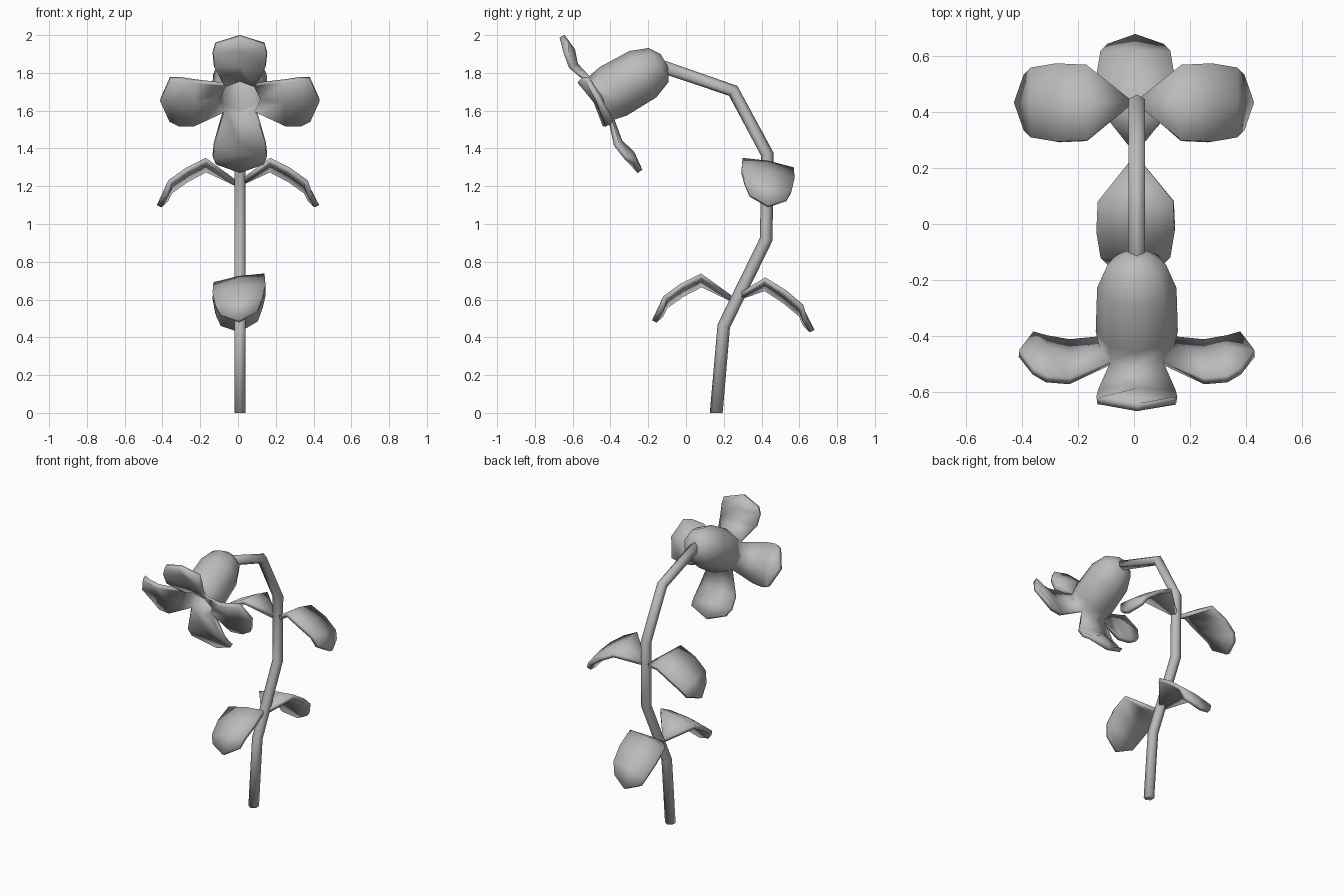
import bpy
import bmesh
from math import radians, sin, cos, tau
from mathutils import Vector, Matrix

cube = bpy.data.objects.get("Cube")
if cube:
    bpy.data.objects.remove(cube, do_unlink=True)

grey = bpy.data.materials.new("plain grey")
grey.use_nodes = True
GREY = (0.5, 0.5, 0.5, 1)
grey.diffuse_color = GREY
grey.node_tree.nodes["Principled BSDF"].inputs["Base Color"].default_value = GREY


def finish(name, bm, thickness=0):
    """Turn a bmesh into a smooth grey object, thickened behind its faces."""
    mesh = bpy.data.meshes.new(name)
    bm.to_mesh(mesh)
    bm.free()
    for p in mesh.polygons:
        p.use_smooth = True
    mesh.materials.append(grey)
    obj = bpy.data.objects.new(name, mesh)
    bpy.context.collection.objects.link(obj)
    if thickness:
        mod = obj.modifiers.new("thickness", "SOLIDIFY")
        mod.thickness = thickness
        mod.offset = -1


def bridge(bm, row, nxt, closed=False):
    """Join two rows of vertices with quads."""
    n = len(row)
    for i in range(n if closed else n - 1):
        j = (i + 1) % n
        bm.faces.new((row[i], row[j], nxt[j], nxt[i]))


# Stem: a six-sided tube swept along bends in the y-z plane
def build_stem(path, radius=0.034, sides=6):
    bm = bmesh.new()
    pts = [Vector((0.01, y, z)) for y, z in path]
    side = Vector((1, 0, 0))
    rings = []
    for i, p in enumerate(pts):
        a = (p - pts[max(i - 1, 0)]).normalized()
        b = (pts[min(i + 1, len(pts) - 1)] - p).normalized()
        up = (a + b).normalized().cross(side)
        if i == 0:
            up = Vector((0, 1, 0))
        rings.append([bm.verts.new(p + radius * (side * cos(t) + up * sin(t)))
                      for t in (tau * (k + 0.5) / sides for k in range(sides))])
    for r, s in zip(rings, rings[1:]):
        bridge(bm, r, s, True)
    bm.faces.new(rings[0][::-1])
    bm.faces.new(rings[-1])
    finish("stem", bm)


build_stem([(0.16, 0), (0.2, 0.46), (0.425, 0.92), (0.43, 1.37),
            (0.25, 1.705), (-0.13, 1.835)])

# Leaves: pointed at the stem, arching up, drooping at the tip
# Rows: distance, half width, height
LEAF = [(0.17, 0.135, 0.125), (0.28, 0.14, 0.07), (0.37, 0.125, 0.005)]


def build_leaf(name, base, angle, tilt, drop=0):
    bm = bmesh.new()
    root = bm.verts.new((0, 0, 0.015))
    rows = []
    for r, w, z in LEAF:
        rows.append([bm.verts.new((r, s * w, z - drop * r + s * tilt - 0.01 * abs(s)))
                     for s in (1, 0, -1)])
    rows.append([bm.verts.new((0.43 - 0.035 * abs(s), s * 0.1,
                               -0.11 - drop * 0.43 + 0.045 * abs(s) + s * tilt * 0.5))
                 for s in (1, 0, -1)])
    for i in (0, 1):
        bm.faces.new((root, rows[0][i + 1], rows[0][i]))
    for a, b in zip(rows, rows[1:]):
        bridge(bm, a, b)
    bm.transform(Matrix.Translation(base) @ Matrix.Rotation(radians(angle), 4, "Z"))
    finish(name, bm, 0.028)


upper, lower = Vector((0, 0.435, 1.21)), Vector((0.005, 0.25, 0.6))
build_leaf("upper_leaf_left", upper, 0, -0.025)
build_leaf("upper_leaf_right", upper, 180, 0.025)
build_leaf("lower_leaf_front", lower, -90, 0.023)
build_leaf("lower_leaf_back", lower, 90, -0.023, 0.12)

# Blossom: an open bell whose rim flares into four cupped petals
# Local frame: z runs out of the mouth, y points to the upper petal
bm = bmesh.new()
BELL = [(-0.385, 0.045), (-0.345, 0.105), (-0.25, 0.142), (-0.07, 0.147), (0, 0.133)]
rings = [[bm.verts.new((r * cos(t), r * sin(t), z))
          for t in (tau * k / 8 for k in range(8))] for z, r in BELL]
bm.faces.new(rings[0][::-1])
for r, s in zip(rings, rings[1:]):
    bridge(bm, r, s, True)

# Petal rows: distance, half width, edge height, middle height
PETAL = [(0.24, 0.138, 0.042, 0.02), (0.32, 0.145, 0.03, -0.005)]
for k, stretch in enumerate((1.0, 0.92, 1.0, 1.04)):
    t = tau * k / 4
    out, across = Vector((cos(t), sin(t), 0)), Vector((-sin(t), cos(t), 0))
    row = [rings[-1][(2 * k + s) % 8] for s in (-1, 0, 1)]
    for r, w, edge, mid in PETAL:
        nxt = [bm.verts.new(out * r * stretch + across * w * s
                            + Vector((0, 0, edge if s else mid)))
               for s in (-1, 0, 1)]
        bridge(bm, row, nxt)
        row = nxt
    tip = [bm.verts.new(out * (0.42 - 0.05 * abs(s)) * stretch + across * 0.13 * s
                        + Vector((0, 0, 0.005))) for s in (-1, 0, 1)]
    bridge(bm, row, tip)

mouth_dir = Vector((0, -cos(radians(30)), -sin(radians(30))))
up_dir = Vector((0, -sin(radians(30)), cos(radians(30))))
frame = Matrix((up_dir.cross(mouth_dir), up_dir, mouth_dir)).transposed().to_4x4()
bm.transform(Matrix.Translation((0.01, -0.445, 1.668)) @ frame)
finish("blossom", bm, 0.03)
